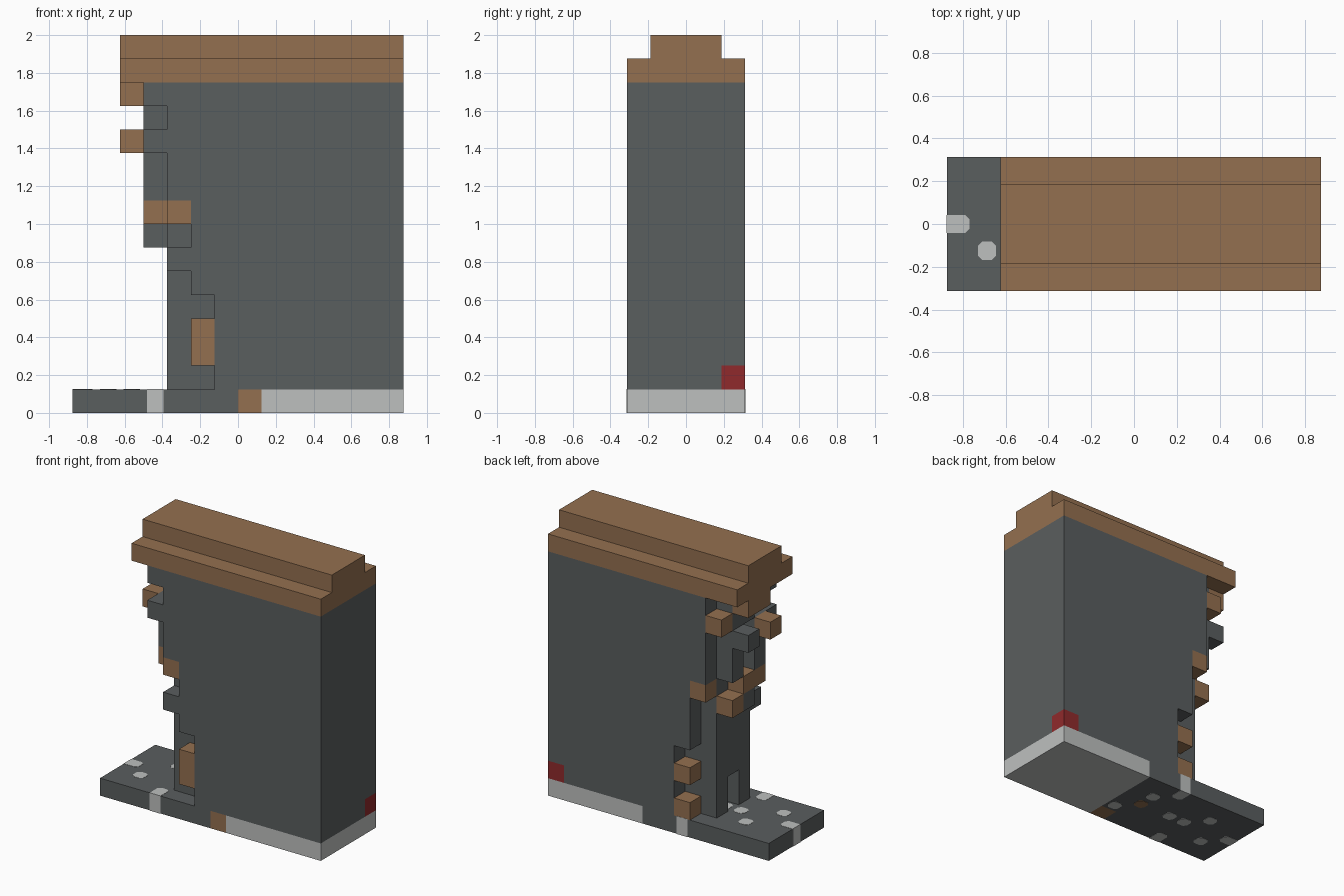
import bpy, bmesh, math
from mathutils import Vector

if "Cube" in bpy.data.objects:
    bpy.data.objects.remove(bpy.data.objects["Cube"])

U = 0.125                       # block size
NX, NY = 14, 5                  # footprint in blocks
ORIGIN = Vector((-NX * U / 2, -NY * U / 2, 0))


def material(name, rgb):
    m = bpy.data.materials.new(name)
    m.use_nodes = True
    m.diffuse_color = (*rgb, 1)
    bsdf = next(n for n in m.node_tree.nodes if n.type == "BSDF_PRINCIPLED")
    bsdf.inputs["Base Color"].default_value = (*rgb, 1)
    return m


MATS = {
    "stone": material("dark_grey_stone", (0.102, 0.112, 0.114)),
    "brick": material("brown_brick", (0.296, 0.162, 0.08)),
    "pale": material("pale_grey", (0.515, 0.527, 0.521)),
    "red": material("dark_red", (0.279, 0.023, 0.025)),
}
cells = {}                      # block position -> (part, colour)


def fill(part, colour, x, y, z):
    """Fill a box of blocks; each range is (first, end) or one index."""
    spans = [range(*r) if isinstance(r, tuple) else (r,) for r in (x, y, z)]
    for i in spans[0]:
        for j in spans[1]:
            for k in spans[2]:
                cells[i, j, k] = (part, colour)


def carve(x, y, z):
    fill("", "", x, y, z)
    for key in [c for c, v in cells.items() if not v[0]]:
        del cells[key]


# Base slab: dark at the broken end, pale under the wall
fill("base", "stone", (0, 8), (0, 5), 0)
fill("base", "pale", (8, 14), (0, 5), 0)
fill("base", "brick", 7, 0, 0)

# Wall with its ragged end
fill("wall", "stone", (4, 14), (0, 5), (1, 14))
carve(4, 4, (1, 8))             # back layer steps
carve(5, 4, (1, 5))
carve(4, 2, (1, 3))             # low hollow in the middle
carve(4, 0, (1, 6))             # front layer steps
carve(5, 0, (1, 5))
carve(4, 0, 7)
fill("wall", "stone", 3, 0, 11)
fill("wall", "stone", 3, 0, 13)
fill("wall", "stone", 3, 1, (9, 12))
fill("wall", "stone", 3, 3, (9, 14))
fill("wall", "stone", 3, 2, (12, 14))
fill("wall", "stone", 3, 2, 7)
fill("wall", "stone", 2, 3, 11)

# Exposed bricks along the ragged end
fill("exposed_bricks", "brick", 2, (2, 4), 13)
fill("exposed_bricks", "brick", 3, 4, 12)
fill("exposed_bricks", "brick", 2, 1, 11)
fill("exposed_bricks", "brick", 3, (1, 3), 8)
fill("exposed_bricks", "brick", 4, 0, 8)
fill("exposed_bricks", "brick", 4, 4, 8)
fill("exposed_bricks", "brick", 3, 3, 7)
fill("exposed_bricks", "brick", 5, 0, (2, 4))
fill("exposed_bricks", "brick", 5, 4, 3)
fill("exposed_bricks", "brick", 5, 4, 1)

# Red corner block and stepped cap
fill("red_corner_block", "red", 13, 4, 1)
fill("cap", "brick", (2, 14), (0, 5), 14)
fill("cap", "brick", (2, 14), (1, 4), 15)


def build(part):
    """Skin a part with the faces that no other block covers."""
    bm = bmesh.new()
    colours = sorted({c for p, c in cells.values() if p == part})
    for pos, (p, colour) in cells.items():
        if p != part:
            continue
        for axis in range(3):
            for side in (0, 1):
                near = list(pos)
                near[axis] += 2 * side - 1
                if tuple(near) in cells:
                    continue
                a, b = (axis + 1) % 3, (axis + 2) % 3
                ring = []
                for da, db in ((0, 0), (1, 0), (1, 1), (0, 1)):
                    v = Vector(pos)
                    v[axis] += side
                    v[a] += da
                    v[b] += db
                    ring.append(bm.verts.new(ORIGIN + v * U))
                face = bm.faces.new(ring if side else ring[::-1])
                face.material_index = colours.index(colour)
    bmesh.ops.remove_doubles(bm, verts=bm.verts, dist=U / 100)
    bmesh.ops.dissolve_limit(bm, angle_limit=math.radians(1), verts=bm.verts,
                             edges=bm.edges, delimit={"MATERIAL"})
    mesh = bpy.data.meshes.new(part)
    bm.to_mesh(mesh)
    bm.free()
    for c in colours:
        mesh.materials.append(MATS[c])
    bpy.context.collection.objects.link(bpy.data.objects.new(part, mesh))


for part in sorted({p for p, c in cells.values()}):
    build(part)


def fleck(name, colour, i, j):
    """Bevelled chip through the slab, reaching the slab edge where it meets it."""
    r, cut, lift = 0.043, 0.02, 0.0015
    c = ORIGIN + Vector((i + 0.5, j + 0.5, 0)) * U
    lo, hi = [c.x - r, c.y - r], [c.x + r, c.y + r]
    if i == 0:
        lo[0] = ORIGIN.x - lift
    if j == 0:
        lo[1] = ORIGIN.y - lift
    if j == NY - 1:
        hi[1] = -ORIGIN.y + lift
    bm = bmesh.new()
    bmesh.ops.create_cube(bm, size=1)
    for v in bm.verts:
        v.co = (hi[0] if v.co.x > 0 else lo[0], hi[1] if v.co.y > 0 else lo[1],
                U + lift if v.co.z > 0 else -lift)
    inner = [e for e in bm.edges
             if abs(e.verts[0].co.z - e.verts[1].co.z) > U / 2
             and abs(e.verts[0].co.x) < -ORIGIN.x and abs(e.verts[0].co.y) < -ORIGIN.y]
    bmesh.ops.bevel(bm, geom=inner, offset=cut, segments=1, affect="EDGES")
    mesh = bpy.data.meshes.new(name)
    bm.to_mesh(mesh)
    bm.free()
    mesh.materials.append(MATS[colour])
    bpy.context.collection.objects.link(bpy.data.objects.new(name, mesh))


# Coloured chips in the slab
for i, j in ((0, 2), (1, 1), (2, 3), (3, 0), (3, 2), (4, 2), (5, 4), (6, 3), (7, 1)):
    fleck("pale_chip", "pale", i, j)
fleck("brown_chip", "brick", 6, 2)
